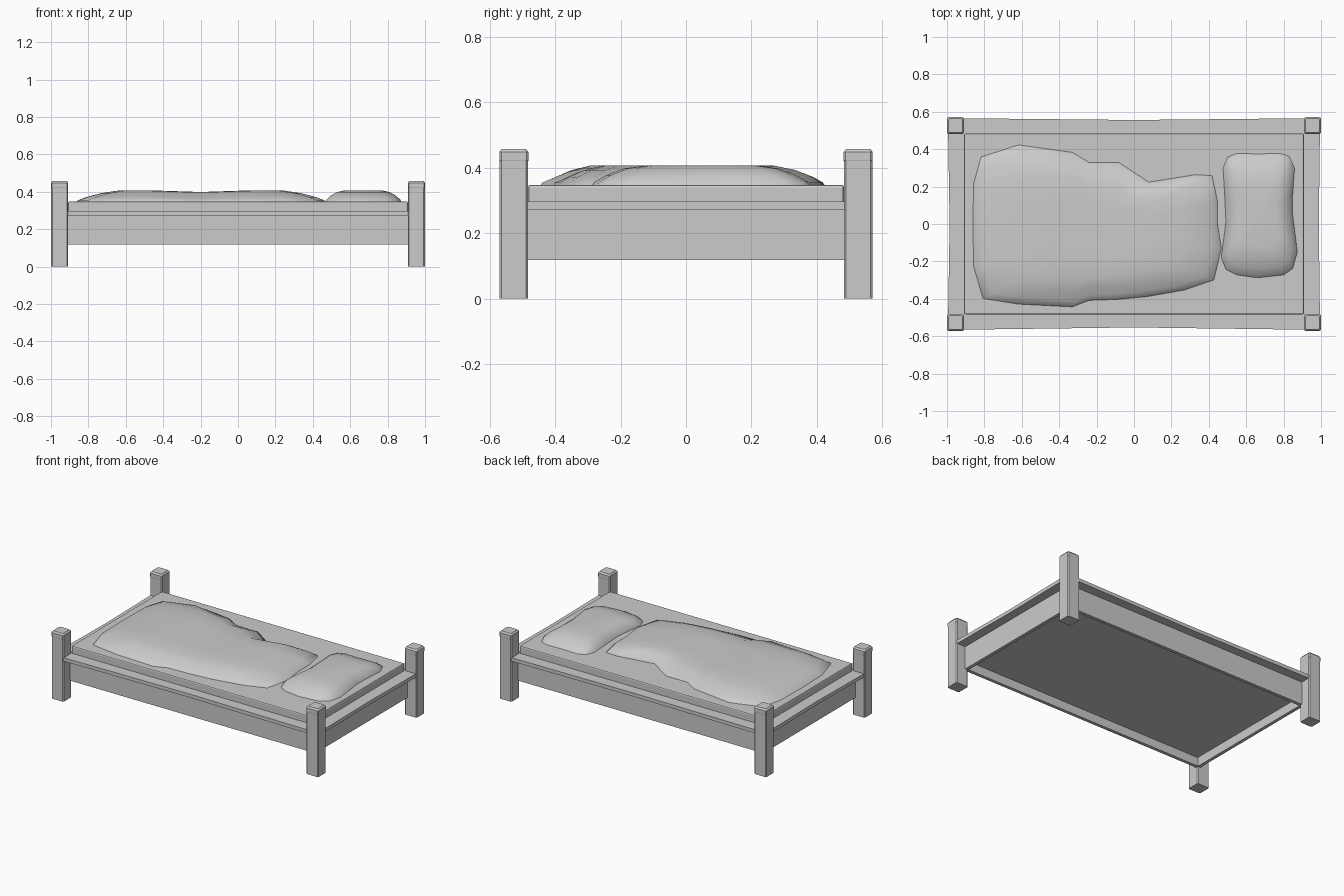
import bpy
import bmesh

if "Cube" in bpy.data.objects:
    bpy.data.objects.remove(bpy.data.objects["Cube"])


def finish(name, bm, bevel=0.0, segments=1):
    bmesh.ops.recalc_face_normals(bm, faces=bm.faces[:])
    me = bpy.data.meshes.new(name)
    bm.to_mesh(me)
    bm.free()
    ob = bpy.data.objects.new(name, me)
    bpy.context.collection.objects.link(ob)
    if bevel:
        mod = ob.modifiers.new("Bevel", 'BEVEL')
        mod.width = bevel
        mod.segments = segments
    return ob


def box(name, x, y, z, bevel=0.0, segments=1):
    bm = bmesh.new()
    bmesh.ops.create_cube(bm, size=1)
    for v in bm.verts:
        for i, (a, b) in enumerate((x, y, z)):
            v.co[i] = a if v.co[i] < 0 else b
    return finish(name, bm, bevel, segments)


def bridge(bm, loops):
    n = len(loops[0])
    for a, b in zip(loops, loops[1:]):
        for i in range(n):
            j = (i + 1) % n
            bm.faces.new((a[i], a[j], b[j], b[i]))


def post(name, cx, cy):
    """Square post with chamfered corners and a bevelled cap."""
    bm = bmesh.new()
    loops = []
    for inset, z in ((0.001, 0), (0.001, 0.42), (0, 0.422), (0, 0.448), (0.008, 0.458)):
        hx, hy, c = 0.046 - inset, 0.0445 - inset, 0.006
        pts = [(hx - c, -hy), (hx, c - hy), (hx, hy - c), (hx - c, hy),
               (c - hx, hy), (-hx, hy - c), (-hx, c - hy), (c - hx, -hy)]
        loops.append([bm.verts.new((cx + x, cy + y, z)) for x, y in pts])
    bridge(bm, loops)
    bm.faces.new(loops[0])
    bm.faces.new(loops[-1])
    return finish(name, bm)


def cushion(name, outline, centre, rings, top, sag=None):
    """Puffy cloth: shrinking copies of an outline, raised ring by ring."""
    bm = bmesh.new()
    cx, cy = centre
    loops = []
    for k, z in rings:
        loop = []
        for px, py in outline:
            x, y = cx + (px - cx) * k, cy + (py - cy) * k
            loop.append(bm.verts.new((x, y, z - (sag(x, y) if sag and k < 0.95 else 0))))
        loops.append(loop)
    bridge(bm, loops)
    n = len(outline)
    tip = bm.verts.new((cx, cy, top - (sag(cx, cy) if sag else 0)))
    for i in range(n):
        bm.faces.new((loops[-1][i], loops[-1][(i + 1) % n], tip))
    ob = finish(name, bm)
    bpy.context.view_layer.objects.active = ob
    ob.select_set(True)
    bpy.ops.object.shade_smooth_by_angle(angle=0.9)
    ob.select_set(False)
    return ob


# corner posts
for sx, xn in ((-1, "left"), (1, "right")):
    for sy, yn in ((-1, "front"), (1, "back")):
        post(f"{yn}_{xn}_post", sx * 0.954, sy * 0.5265)

# rails between the posts
for s, n in ((-1, "front"), (1, "back")):
    box(f"{n}_rail", (-0.925, 0.925), sorted((s * 0.478, s * 0.50)), (0.118, 0.28))
for s, n in ((-1, "left"), (1, "right")):
    box(f"{n}_rail", sorted((s * 0.908, s * 0.93)), (-0.495, 0.495), (0.118, 0.28))

# flat ledge around the frame, outer edges bowed slightly inward
outer = [(-0.995, -0.566), (0, -0.553), (0.995, -0.566), (0.988, 0),
         (0.995, 0.566), (0, 0.556), (-0.995, 0.566), (-0.986, 0)]
inner = [(-0.9, -0.475), (0, -0.475), (0.9, -0.475), (0.9, 0),
         (0.9, 0.475), (0, 0.475), (-0.9, 0.475), (-0.9, 0)]
bm = bmesh.new()
section = [[bm.verts.new((x, y, z)) for x, y in pts]
           for pts, z in ((inner, 0.273), (outer, 0.273), (outer, 0.297), (inner, 0.297))]
bridge(bm, section)
finish("frame_ledge", bm)

# mattress, sunk into the frame so its underside closes it
box("mattress", (-0.909, 0.909), (-0.483, 0.483), (0.175, 0.348), 0.008, 2)

# blanket
blanket = [(-.86, .22), (-.82, .36), (-.62, .425), (-.33, .385), (-.24, .33), (-.08, .33),
           (.08, .225), (.33, .265), (.42, .26), (.45, .12), (.45, 0), (.47, -.13),
           (.43, -.30), (.27, -.355), (.07, -.39), (-.09, -.405), (-.24, -.41),
           (-.33, -.445), (-.62, -.43), (-.81, -.40), (-.86, -.23), (-.865, 0)]
cushion("blanket", blanket, (-0.2, -0.03),
        [(1, .345), (.985, .355), (.92, .372), (.80, .393), (.66, .407), (.35, .409)], 0.408,
        lambda x, y: 0.010 * max(0, 1 - abs(x + 0.2) / 0.3))

# pillow
pillow = [(.475, .30), (.50, .36), (.55, .38), (.66, .377), (.78, .38), (.83, .365), (.86, .30),
          (.85, .16), (.85, .05), (.875, -.15), (.85, -.24), (.80, -.275), (.66, -.29),
          (.55, -.275), (.49, -.245), (.465, -.18), (.49, .01), (.483, .16)]
cushion("pillow", pillow, (0.67, 0.05),
        [(1, .345), (.97, .357), (.86, .378), (.70, .398), (.5, .407)], 0.405)
